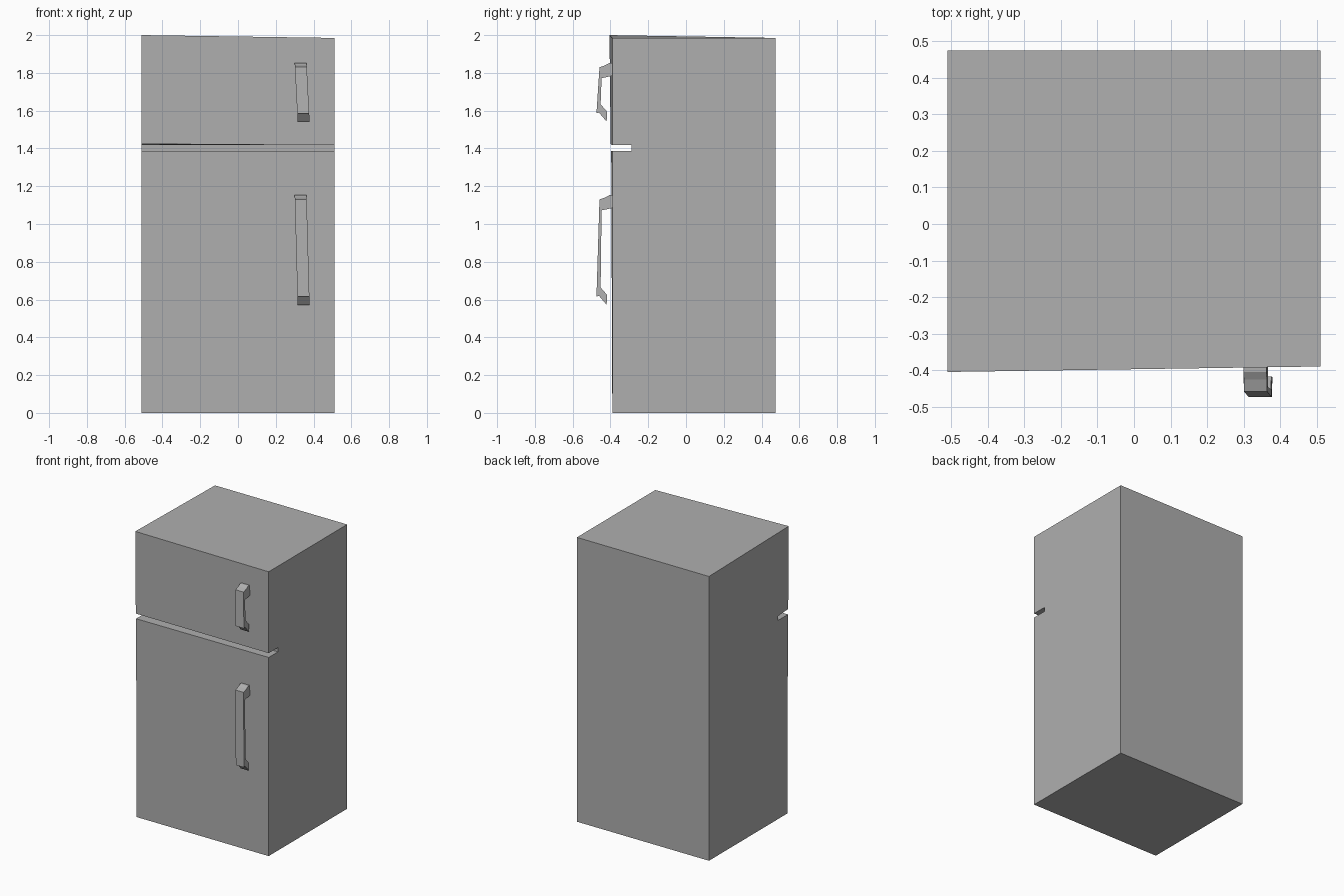
import bpy, bmesh

if "Cube" in bpy.data.objects:
    bpy.data.objects.remove(bpy.data.objects["Cube"])

grey = bpy.data.materials.new("plain grey")
grey.diffuse_color = (0.43, 0.43, 0.43, 1)
grey.use_nodes = True
grey.node_tree.nodes["Principled BSDF"].inputs["Base Color"].default_value = grey.diffuse_color


def loft(name, left, right):
    """Solid between two matching outlines of (x, y, z) points."""
    bm = bmesh.new()
    a = [bm.verts.new(p) for p in left]
    b = [bm.verts.new(p) for p in right]
    n = len(a)
    bm.faces.new(a)
    bm.faces.new(b[::-1])
    for i in range(n):
        j = (i + 1) % n
        bm.faces.new((a[j], a[i], b[i], b[j]))
    bmesh.ops.recalc_face_normals(bm, faces=bm.faces)
    mesh = bpy.data.meshes.new(name)
    bm.to_mesh(mesh)
    bm.free()
    mesh.materials.append(grey)
    obj = bpy.data.objects.new(name, mesh)
    bpy.context.collection.objects.link(obj)
    return obj


# Cabinet: side profile with the door gap; the left front edge leans out slightly
right_side = [(-0.39, 0), (0.475, 0), (0.475, 1.985), (-0.39, 1.985),
              (-0.39, 1.417), (-0.288, 1.417), (-0.288, 1.387), (-0.39, 1.387)]
left_side = [(-0.39, 0), (0.475, 0), (0.475, 1.985), (-0.405, 2.0),
             (-0.399, 1.424), (-0.288, 1.417), (-0.288, 1.387), (-0.396, 1.387)]
loft("cabinet", [(-0.51, y, z) for y, z in left_side],
     [(0.51, y, z) for y, z in right_side])


# Handles: bent bar profile, leaning sideways towards the bottom
def handle(name, top, bottom):
    outline = [(-0.388, top), (-0.405, top), (-0.426, top - 0.012),
               (-0.458, top - 0.023), (-0.474, bottom + 0.044),
               (-0.461, bottom + 0.048), (-0.42, bottom),
               (-0.418, bottom + 0.053), (-0.452, bottom + 0.092),
               (-0.447, top - 0.081), (-0.388, top - 0.068)]

    def x(z):
        return 0.30 + 0.016 * (top - z) / (top - bottom)

    loft(name, [(x(z), y, z) for y, z in outline],
         [(x(z) + 0.063, y, z) for y, z in outline])


handle("freezer_handle", 1.853, 1.542)
handle("fridge_handle", 1.153, 0.572)
